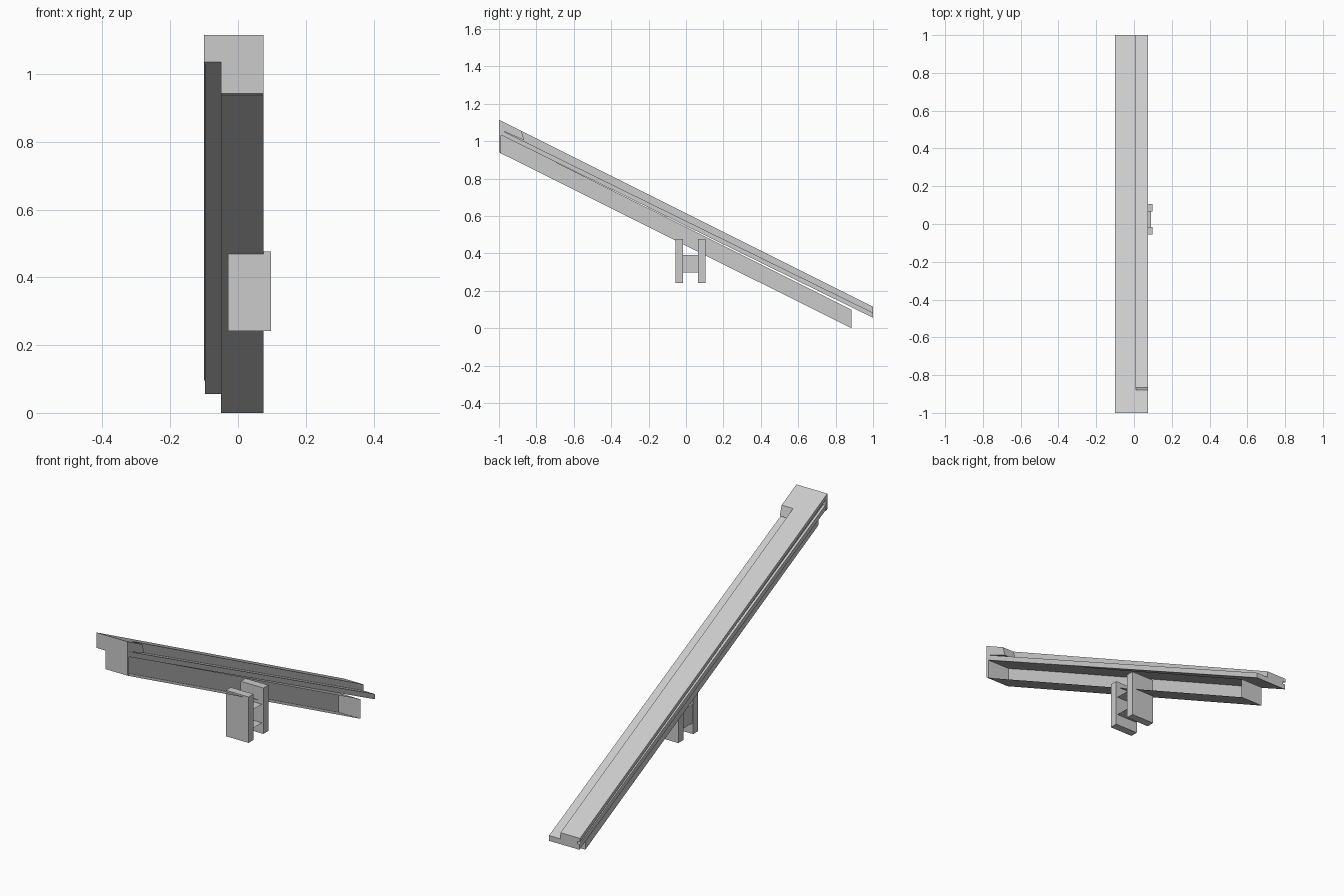
import bpy
import bmesh

cube = bpy.data.objects.get("Cube")
if cube:
    bpy.data.objects.remove(cube, do_unlink=True)

mat = bpy.data.materials.new("light_grey")
mat.use_nodes = True
grey = (0.6, 0.6, 0.6, 1)
mat.diffuse_color = grey
mat.node_tree.nodes["Principled BSDF"].inputs["Base Color"].default_value = grey


def loft(name, start, end, open_side=False):
    """Join two matching rings of points; optionally leave the +x side open."""
    bm = bmesh.new()
    a = [bm.verts.new(p) for p in start]
    b = [bm.verts.new(p) for p in end]
    n = len(a)
    bm.faces.new(a)
    bm.faces.new(b)
    for i in range(n):
        j = (i + 1) % n
        bm.faces.new((a[i], a[j], b[j], b[i]))
    bmesh.ops.recalc_face_normals(bm, faces=bm.faces[:])
    if open_side:
        gone = [f for f in bm.faces if f.normal.x > 0.9]
        bmesh.ops.delete(bm, geom=gone, context='FACES')
    mesh = bpy.data.meshes.new(name)
    bm.to_mesh(mesh)
    bm.free()
    mesh.materials.append(mat)
    obj = bpy.data.objects.new(name, mesh)
    bpy.context.collection.objects.link(obj)
    return obj


def along_y(name, section, y0, y1, lift=lambda x, z, y: z, **kw):
    return loft(name, *[[(x, y, lift(x, z, y)) for x, z in section] for y in (y0, y1)], **kw)


def along_x(name, section, x0, x1):
    return loft(name, *[[(x, y, z) for y, z in section] for x in (x0, x1)])


def rect(u0, u1, v0, v1):
    return [(u0, v0), (u1, v0), (u1, v1), (u0, v1)]


# Sloping rail: stepped section with a shallow groove on one side
rail = [(0.075, 0.056), (0.075, 0.083), (0.01, 0.083), (0.01, 0.115),
        (-0.1, 0.115), (-0.1, 0.095), (-0.085, 0.095), (-0.085, 0.083),
        (-0.097, 0.083), (-0.097, 0.056)]
along_y("sloping_rail", rail, -0.995, 1,
        lambda x, z, y: z + (1 - y) * (0.5 if z > 0.09 else 0.491))

# Hollow channel beneath, open on its side
along_y("hollow_channel", rect(-0.05, 0.075, -0.0575, 0.042), -0.995, 0.885,
        lambda x, z, y: z + (1 - y) * 0.499, open_side=True)

# Raised filler at the upper end of the step
along_x("upper_stop", [(-0.99, 1.11), (-0.88, 1.055), (-0.865, 1.005), (-0.99, 1.06)],
        0.01, 0.075)

# L-shaped plate closing the upper end
end_shape = [(-0.1, 1.036), (-0.05, 1.036), (-0.05, 0.942), (0.075, 0.942),
             (0.075, 1.115), (-0.1, 1.115)]
along_y("end_plate", end_shape, -1, -0.988,
        lambda x, z, y: z - (y + 1) * 0.5)

# Support bracket: two upright plates joined by an open box
for label, y in (("front", -0.055), ("back", 0.065)):
    along_y(label + "_bracket_plate", rect(-0.03, 0.098, 0.242, 0.477), y, y + 0.04)
along_y("bracket_web", rect(-0.025, 0.09, 0.297, 0.392), -0.02, 0.07, open_side=True)
